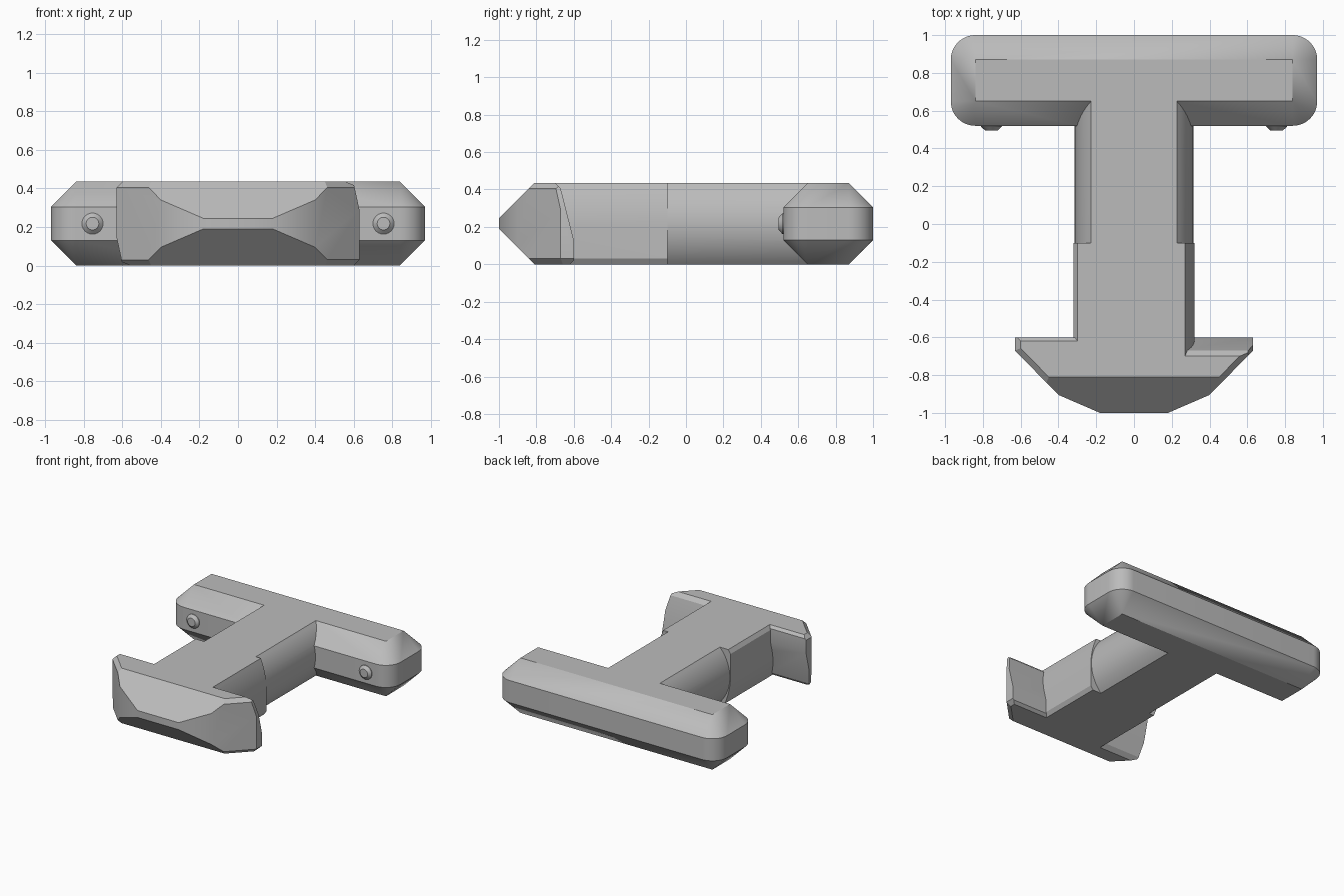
import bpy, bmesh, math
from mathutils import Vector, Matrix

if "Cube" in bpy.data.objects:
    bpy.data.objects.remove(bpy.data.objects["Cube"], do_unlink=True)

H = 0.435          # overall thickness
MID = H / 2

grey = bpy.data.materials.new("plain grey")
grey.use_nodes = True
grey.diffuse_color = (0.5, 0.5, 0.5, 1)
grey.node_tree.nodes["Principled BSDF"].inputs["Base Color"].default_value = (0.5, 0.5, 0.5, 1)


def finish(name, bm):
    bmesh.ops.remove_doubles(bm, verts=bm.verts, dist=1e-5)
    bmesh.ops.recalc_face_normals(bm, faces=bm.faces)
    mesh = bpy.data.meshes.new(name)
    bm.to_mesh(mesh)
    bm.free()
    mesh.materials.append(grey)
    ob = bpy.data.objects.new(name, mesh)
    bpy.context.collection.objects.link(ob)
    return ob


def loft(name, rings):
    """Skin a list of equal-length rings and cap both ends."""
    bm = bmesh.new()
    rows = [[bm.verts.new(p) for p in ring] for ring in rings]
    for a, b in zip(rows, rows[1:]):
        for i in range(len(a)):
            j = (i + 1) % len(a)
            bm.faces.new((a[i], a[j], b[j], b[i]))
    bm.faces.new(rows[0])
    bm.faces.new(rows[-1])
    return finish(name, bm)


def along_y(name, profile, y0, y1):
    return loft(name, [[(x, y, z) for x, z in profile] for y in (y0, y1)])


def half_turn(profile):
    return profile + [(-x, H - z) for x, z in profile]


# Crossbar: rounded ends in plan, wide bevels above and below
def bar_ring(radius, z):
    ring = []
    for k, (sx, sy) in enumerate(((1, 1), (-1, 1), (-1, -1), (1, -1))):
        for i in range(13):
            a = math.radians(90 * (k + i / 12))
            ring.append((sx * 0.84 + radius * math.cos(a),
                         0.76 + sy * 0.11 + radius * math.sin(a), z))
    return ring


crossbar = loft("crossbar", [bar_ring(r, z) for r, z in
                             ((0, 0), (0.13, 0.13), (0.13, H - 0.13), (0, H))])

# Shaft: round bar with flats above and below
R = 0.314
top = math.asin(MID / R)
shaft_side = []
for i in range(21):
    a = top * (i / 10 - 1)
    shaft_side.append((R * math.cos(a), MID + R * math.sin(a)))
shaft = along_y("shaft", half_turn(shaft_side), -0.15, 0.75)

# Collar: each side curves inward, one chamfered edge
collar_side = [(0.3, 0), (0.32, 0.03)]
for i in range(11):
    t = i / 10
    collar_side.append((0.32 - 0.05 * t * t, 0.2 + (H - 0.2) * t))
collar = along_y("collar", half_turn(collar_side), -0.76, -0.1)


# Wings of the head: a block trimmed by planes, then turned for the other side
def wing(name, turned):
    bm = bmesh.new()
    bmesh.ops.create_cube(bm, size=1, matrix=Matrix.Translation((0.265, -0.8, MID))
                          @ Matrix.Diagonal((0.73, 0.4, H, 1)))
    slant = Vector((0.235, -0.23, 0)).normalized()
    point = Vector((0.63, -0.67, 0))
    cuts = [
        ((0.4, -0.905, 0), (0.095, -0.22, 0)),       # blunt nose side
        (point, slant),                              # swept front
        ((0, -0.81, H), (0, -1, 1)),                 # nose bevels
        ((0, -0.81, 0), (0, -1, -1)),
        (point - slant * 0.03 + Vector((0, 0, H)), slant + Vector((0, 0, 1))),
        (point - slant * 0.03, slant - Vector((0, 0, 1))),
        ((0, -0.6, 0.13), (0, 0.275, 0.07)),         # sloping back
        ((0, -0.7, H), (0, 1, 1)),
        ((0, -0.62, 0), (0, 1, -1)),
        ((0.63, 0, 0.29), (0.115, 0, 0.025)),        # tip
        ((0.6, 0, 0), (1, 0, -1)),
    ]
    for co, no in cuts:
        bmesh.ops.bisect_plane(bm, geom=bm.verts[:] + bm.edges[:] + bm.faces[:], dist=1e-6,
                               plane_co=co, plane_no=no, clear_outer=True)
        rim = [e for e in bm.edges if e.is_boundary]
        if rim:
            bmesh.ops.holes_fill(bm, edges=rim, sides=0)
    if turned:
        bmesh.ops.rotate(bm, verts=bm.verts, cent=(0, 0, MID),
                         matrix=Matrix.Rotation(math.pi, 3, 'Y'))
    return finish(name, bm)


wings = [wing("left_wing", False), wing("right_wing", True)]


# Join the solids into one clean body
def activate(ob):
    bpy.ops.object.select_all(action='DESELECT')
    ob.select_set(True)
    bpy.context.view_layer.objects.active = ob


body = crossbar
activate(body)
for part in [shaft, collar] + wings:
    mod = body.modifiers.new("join", 'BOOLEAN')
    mod.operation = 'UNION'
    mod.solver = 'EXACT'
    mod.object = part
    bpy.ops.object.modifier_apply(modifier=mod.name)
    bpy.data.objects.remove(part, do_unlink=True)
body.name = "body"
bm = bmesh.new()
bm.from_mesh(body.data)
bmesh.ops.remove_doubles(bm, verts=bm.verts, dist=1e-4)
bmesh.ops.dissolve_limit(bm, angle_limit=math.radians(0.5), verts=bm.verts, edges=bm.edges)
bm.to_mesh(body.data)
bm.free()

# Studs on the front of the crossbar
studs = []
for side, x in (("left", 0.755), ("right", -0.755)):
    rings = []
    for r, y in ((0.055, 0.53), (0.055, 0.515), (0.033, 0.495)):
        rings.append([(x + r * math.cos(i * math.pi / 12), y, MID + r * math.sin(i * math.pi / 12))
                      for i in range(24)])
    studs.append(loft(side + "_stud", rings))

for ob in [body] + studs:
    activate(ob)
    bpy.ops.object.shade_smooth_by_angle(angle=math.radians(28))
